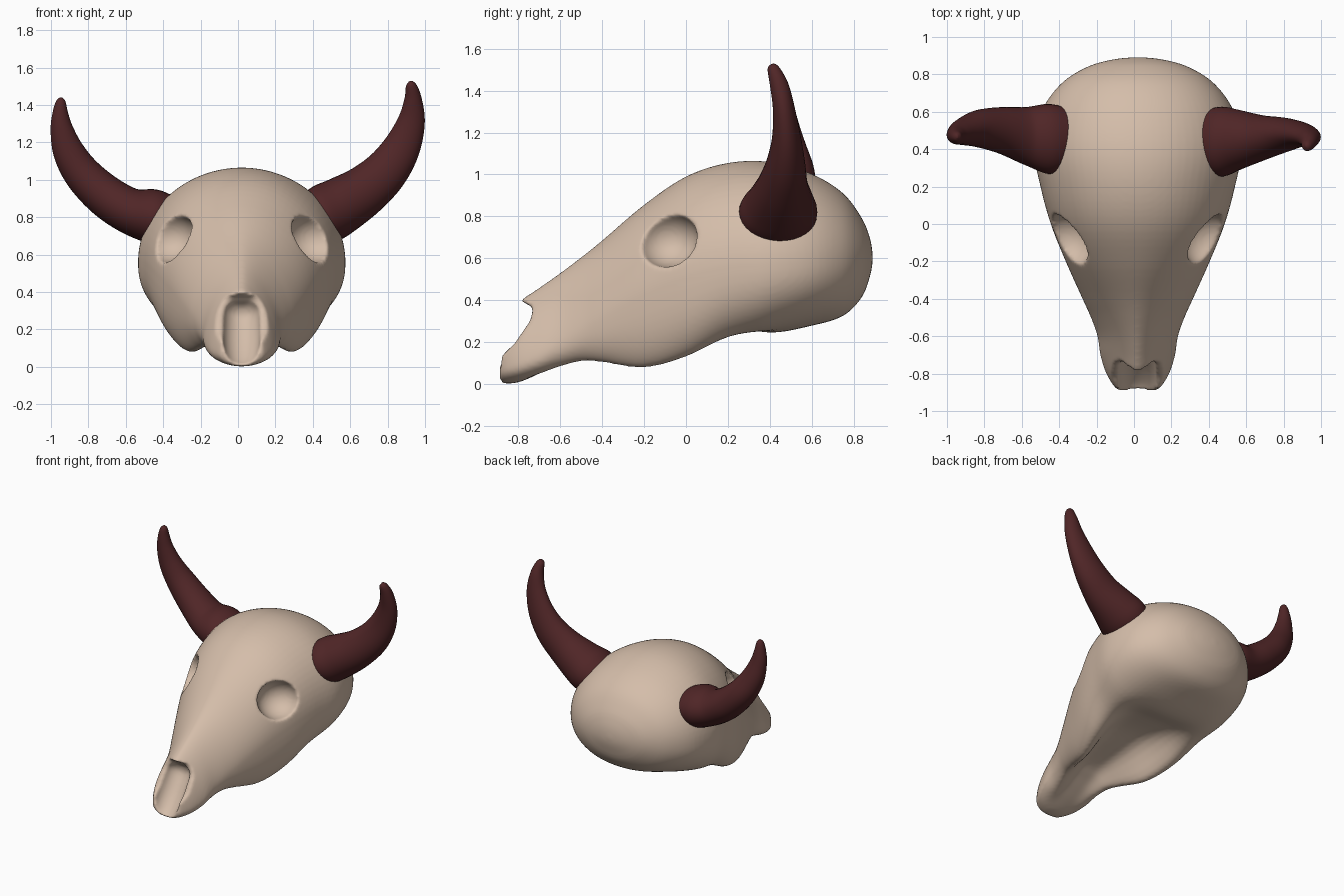
import bpy, bmesh, math
from mathutils import Vector

if "Cube" in bpy.data.objects:
    bpy.data.objects.remove(bpy.data.objects["Cube"])

CX = 0.02  # the skull sits slightly off the horns' centre


def material(name, rgb):
    m = bpy.data.materials.new(name)
    m.diffuse_color = (*rgb, 1)
    m.use_nodes = True
    m.node_tree.nodes["Principled BSDF"].inputs["Base Color"].default_value = m.diffuse_color
    return m


bone = material("bone", (0.66, 0.51, 0.40))
horn_red = material("dark red horn", (0.08, 0.019, 0.020))


def spline(rows, steps):
    """Catmull-Rom through rows of numbers."""
    rows = [Vector(r) for r in rows]
    out = []
    for i in range(len(rows) - 1):
        p0, p1 = rows[max(i - 1, 0)], rows[i]
        p2, p3 = rows[i + 1], rows[min(i + 2, len(rows) - 1)]
        for s in range(steps):
            t = s / steps
            out.append(0.5 * (2 * p1 + (p2 - p0) * t + (2 * p0 - 5 * p1 + 4 * p2 - p3) * t * t
                              + (3 * p1 - p0 - 3 * p2 + p3) * t ** 3))
    return out + [rows[-1]]


def loft(name, rings, mat):
    """Skin closed rings of points and cap both ends."""
    bm = bmesh.new()
    vs = [[bm.verts.new(p) for p in ring] for ring in rings]
    n = len(rings[0])
    for a, b in zip(vs, vs[1:]):
        for k in range(n):
            bm.faces.new((a[k], a[(k + 1) % n], b[(k + 1) % n], b[k]))
    bm.faces.new(vs[0])
    bm.faces.new(vs[-1])
    bmesh.ops.recalc_face_normals(bm, faces=bm.faces[:])
    for f in bm.faces:
        f.smooth = True
    me = bpy.data.meshes.new(name)
    bm.to_mesh(me)
    bm.free()
    ob = bpy.data.objects.new(name, me)
    bpy.context.collection.objects.link(ob)
    me.materials.append(mat)
    return ob


def spow(v, e):
    return math.copysign(abs(v) ** e, v)


def skull_ring(row, n=72):
    y, hw, zm, top, bot, eu, el, groove = row
    pts = []
    for k in range(n):
        a = 2 * math.pi * (k + 0.5) / n
        c, s = math.cos(a), math.sin(a)
        e = eu if s > 0 else el
        x = hw * spow(c, e)
        z = zm + ((top - zm) if s > 0 else (zm - bot)) * spow(s, e)
        if s < 0:  # hollow between the cheeks
            z += groove * math.exp(-(x / (0.56 * hw)) ** 4)
        pts.append((CX + x, y, z))
    return pts


# Skull: y, half width, widest height, top, bottom, upper power, lower power, hollow
skull_rows = [
    (-.89, .085, .06, .22, .015, 1, 1, 0),
    (-.875, .12, .07, .30, .003, 1.1, 1, 0),
    (-.80, .168, .09, .39, .008, 1.25, .9, 0),
    (-.70, .20, .13, .46, .03, 1.3, .85, .02),
    (-.60, .215, .19, .53, .055, 1.25, .8, .05),
    (-.50, .25, .25, .605, .065, 1.2, .8, .10),
    (-.40, .295, .31, .685, .045, 1.15, .75, .17),
    (-.20, .385, .42, .855, -.02, 1.05, .75, .28),
    (.00, .465, .50, .99, .025, 1, .76, .27),
    (.20, .52, .55, 1.055, .135, 1, .8, .15),
    (.40, .555, .56, 1.06, .20, 1, .84, .045),
    (.60, .515, .575, 1.003, .268, 1, .87, .01),
    (.75, .41, .59, .91, .325, 1, .92, 0),
    (.84, .27, .60, .79, .415, 1, 1, 0),
    (.88, .13, .60, .69, .52, 1, 1, 0),
    (.892, .01, .60, .61, .59, 1, 1, 0),
]
skull_body = loft("skull_body", [skull_ring(r) for r in spline(skull_rows, 5)], bone)
cutters = []

# Cutter: clears the muzzle front below the nasal tip
front = [(-.73, .365), (-.745, .30), (-.82, .19), (-.89, .13), (-1.1, .08),
         (-1.1, .7), (-.79, .7), (-.785, .395)]
cutters.append(loft("muzzle_cutter", [[(x, y, z) for y, z in front] for x in (-.5, .5)], bone))


def tube_ring(p, t, ra, ry_axis, rb, n=32):
    side = t.cross(ry_axis).normalized()
    return [p + side * ra * math.cos(2 * math.pi * k / n) + ry_axis * rb * math.sin(2 * math.pi * k / n)
            for k in range(n)]


# Cutter: nasal trough running up the front slope and open at the bottom
t = Vector((0, .6, .8))
trough = [(-.96, .03, .5), (-.93, .07, .85), (-.87, .15, 1), (-.80, .245, 1),
          (-.745, .32, .9), (-.72, .35, .45)]
cutters.append(loft("nasal_cutter", [tube_ring(Vector((CX, y, z)), t, .095 * s, Vector((1, 0, 0)), .10 * s)
                                     for y, z, s in spline(trough, 4)], bone))

# Cutters: eye sockets
for side in (-1, 1):
    bpy.ops.mesh.primitive_uv_sphere_add(segments=48, ring_count=24, radius=1,
                                         location=(CX + side * .39, -.092, .692))
    ob = bpy.context.object
    ob.name = "socket_cutter"
    ob.scale = (.155, .15, .134)
    cutters.append(ob)

# Cut, then remesh and relax so that the rims are softly rounded
for c in cutters:
    c.hide_render = True
    m = skull_body.modifiers.new("cut", 'BOOLEAN')
    m.operation, m.object, m.solver = 'DIFFERENCE', c, 'EXACT'
m = skull_body.modifiers.new("blend", 'REMESH')
m.mode, m.voxel_size, m.use_smooth_shade = 'VOXEL', .012, True
m = skull_body.modifiers.new("relax", 'SMOOTH')
m.factor, m.iterations = .5, 5
bpy.context.view_layer.update()
baked = bpy.data.meshes.new_from_object(skull_body.evaluated_get(bpy.context.evaluated_depsgraph_get()))
baked.materials.clear()
baked.materials.append(bone)
baked.polygons.foreach_set("material_index", [0] * len(baked.polygons))
skull = bpy.data.objects.new("skull", baked)
bpy.context.collection.objects.link(skull)
for ob in cutters + [skull_body]:
    bpy.data.objects.remove(ob)


# Horns: x, y, z, radius in the front plane, radius along y
def horn(name, rows):
    rows = spline(rows, 6)
    rings = []
    for i, r in enumerate(rows):
        a, b = rows[max(i - 1, 0)], rows[min(i + 1, len(rows) - 1)]
        tan = Vector((b[0] - a[0], 0, b[2] - a[2])).normalized()
        rings.append(tube_ring(Vector(r[:3]), tan, r[3], Vector((0, 1, 0)), r[4]))
    loft(name, rings, horn_red)


horn("right_horn", [
    (.38, .44, .785, .14, .17), (.47, .44, .82, .16, .187), (.56, .45, .868, .152, .16),
    (.68, .46, .945, .135, .122), (.79, .475, 1.045, .119, .095), (.874, .48, 1.17, .10, .07),
    (.926, .468, 1.31, .074, .053), (.936, .445, 1.43, .047, .045),
    (.925, .42, 1.505, .028, .03), (.918, .418, 1.527, .006, .008)])
horn("left_horn", [
    (-.37, .455, .785, .13, .17), (-.46, .455, .805, .145, .187), (-.58, .47, .835, .123, .155),
    (-.71, .50, .915, .113, .125), (-.83, .51, 1.03, .10, .10), (-.905, .495, 1.15, .084, .074),
    (-.942, .478, 1.27, .061, .053), (-.95, .47, 1.36, .041, .04),
    (-.947, .467, 1.42, .025, .026), (-.945, .467, 1.44, .006, .008)])
